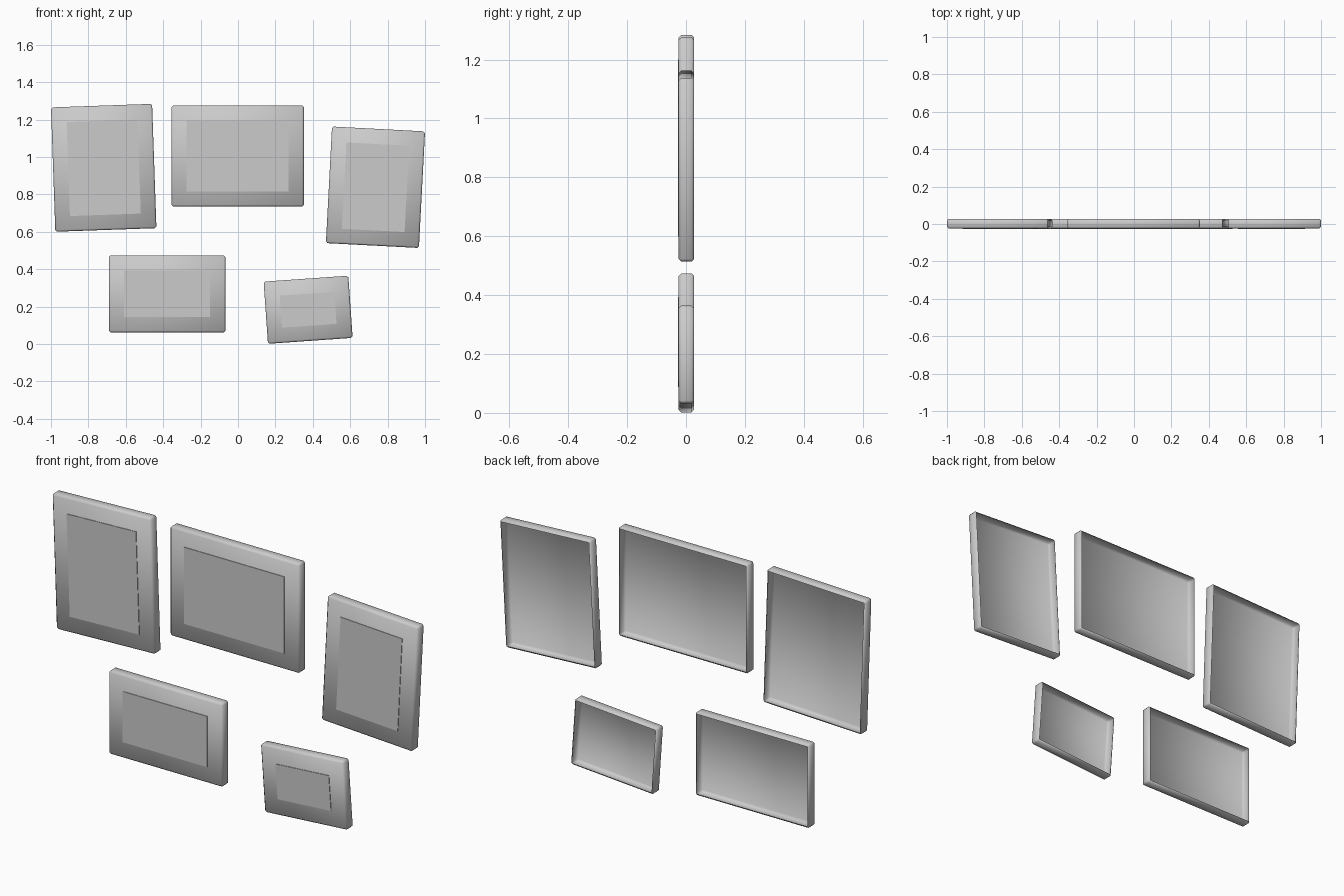
import bpy, bmesh, math
from mathutils import Matrix, Vector

if "Cube" in bpy.data.objects:
    bpy.data.objects.remove(bpy.data.objects["Cube"])

FRONT, BACK = -0.025, 0.028    # frame depth range
BEVEL = 0.009
BORDER = 0.081                 # frame border around the picture
PLATE = 0.003                  # how far the picture stands proud

grey = bpy.data.materials.new("light_grey")
grey.diffuse_color = (0.6, 0.6, 0.6, 1)
grey.use_nodes = True
grey.node_tree.nodes["Principled BSDF"].inputs["Base Color"].default_value = grey.diffuse_color


def open_box(name, w, h, y0, y1, place, bevel=0.0):
    """Box with its back face left off, optionally chamfered on all edges."""
    bm = bmesh.new()
    bmesh.ops.create_cube(bm, size=1)
    bmesh.ops.scale(bm, vec=(w, y1 - y0, h), verts=bm.verts)
    bmesh.ops.translate(bm, vec=(0, (y0 + y1) / 2, 0), verts=bm.verts)
    if bevel:
        bmesh.ops.bevel(bm, geom=bm.edges[:], offset=bevel, segments=1,
                        affect='EDGES', profile=0.5)
    bm.normal_update()
    back = [f for f in bm.faces if f.normal.y > 0.99]
    bmesh.ops.delete(bm, geom=back, context='FACES_ONLY')
    for f in bm.faces:
        f.smooth = bool(bevel)
    me = bpy.data.meshes.new(name)
    bm.to_mesh(me)
    bm.free()
    me.materials.append(grey)
    ob = bpy.data.objects.new(name, me)
    ob.matrix_world = place
    bpy.context.collection.objects.link(ob)
    return ob


# name, centre x, centre z, width, height, tilt (degrees, anticlockwise from front)
frames = [
    ("upper_left", -0.718, 0.942, 0.541, 0.665, 2),
    ("upper_middle", -0.002, 1.005, 0.708, 0.540, 0),
    ("upper_right", 0.735, 0.838, 0.498, 0.624, -3),
    ("lower_left", -0.379, 0.268, 0.623, 0.412, 0),
    ("lower_right", 0.375, 0.183, 0.454, 0.333, 4),
]

for name, x, z, w, h, tilt in frames:
    place = (Matrix.Translation(Vector((x, 0, z)))
             @ Matrix.Rotation(math.radians(-tilt), 4, 'Y'))
    # hollow chamfered frame
    open_box(name + "_frame", w, h, FRONT, BACK, place, BEVEL)
    # thin picture plate on the front
    open_box(name + "_picture", w - 2 * BORDER, h - 2 * BORDER,
             FRONT - PLATE, FRONT, place)
